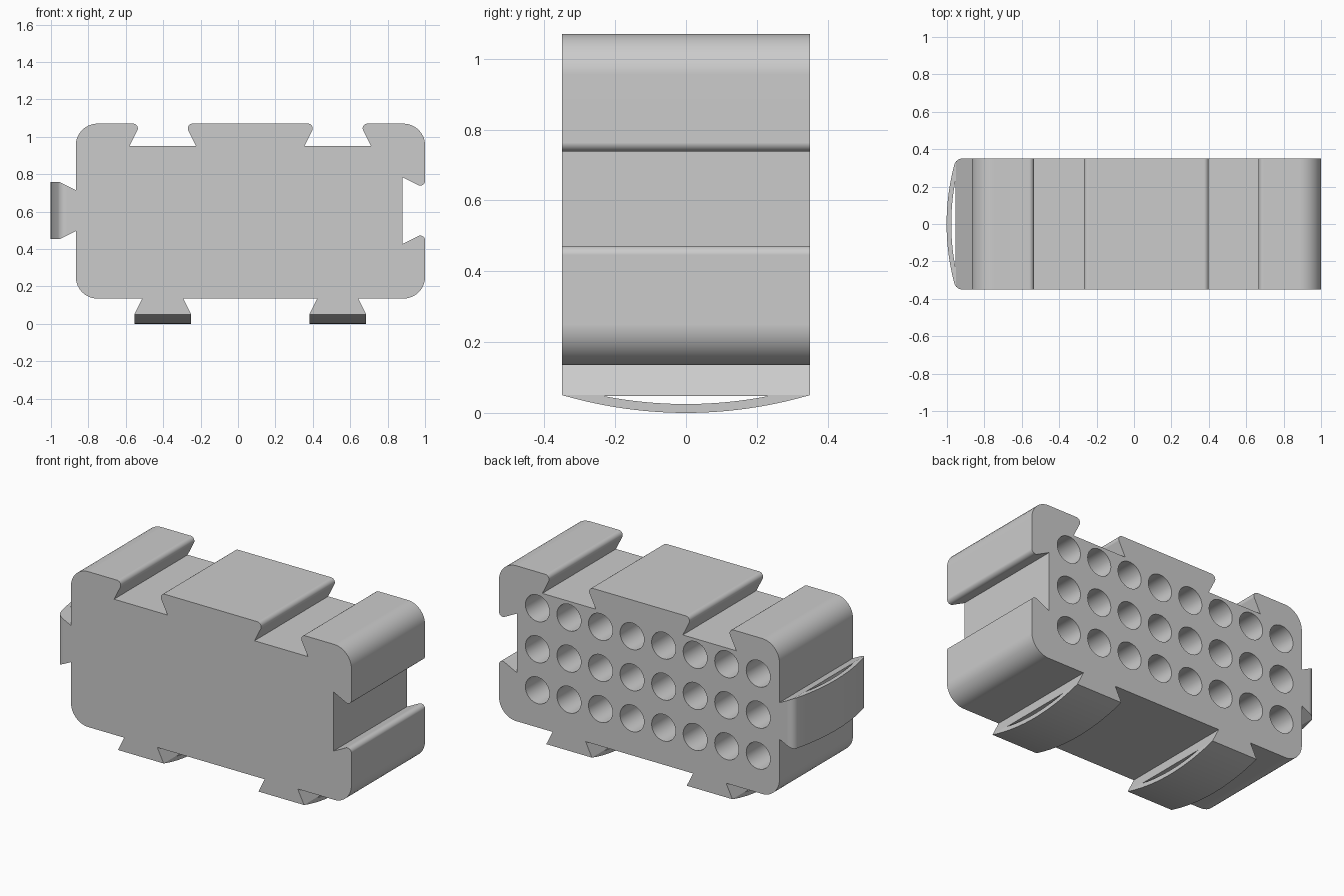
import bpy
import bmesh
import math
from mathutils import Vector

if "Cube" in bpy.data.objects:
    bpy.data.objects.remove(bpy.data.objects["Cube"])

grey = bpy.data.materials.new("plain grey")
grey.use_nodes = True
GREY = (0.6, 0.6, 0.6, 1)
grey.diffuse_color = GREY
grey.node_tree.nodes["Principled BSDF"].inputs["Base Color"].default_value = GREY

HALF_DEPTH = 0.35
LEFT, RIGHT, BOTTOM, TOP = -0.867, 1.0, 0.135, 1.07
MID_Z = 0.605
TAB_XS = (-0.402, 0.533)


def fillet(corners, steps=10):
    """Round each (u, v, radius) corner of a closed outline."""
    out = []
    for i, (u, v, r) in enumerate(corners):
        p = Vector((u, v))
        if r == 0:
            out.append(p)
            continue
        a = (Vector(corners[i - 1][:2]) - p).normalized()
        b = (Vector(corners[(i + 1) % len(corners)][:2]) - p).normalized()
        half = a.angle(b) / 2
        centre = p + (a + b).normalized() * r / math.sin(half)
        reach = r / math.tan(half)
        start, end = p + a * reach - centre, p + b * reach - centre
        for k in range(steps + 1):
            out.append(centre + start.lerp(end, k / steps).normalized() * r)
    return out


def link(name, bm):
    bmesh.ops.recalc_face_normals(bm, faces=bm.faces)
    mesh = bpy.data.meshes.new(name)
    bm.to_mesh(mesh)
    bm.free()
    mesh.materials.append(grey)
    obj = bpy.data.objects.new(name, mesh)
    bpy.context.collection.objects.link(obj)
    return obj


def prism(name, outline, half, along="y"):
    """Extrude an upright outline symmetrically along x or y."""
    bm = bmesh.new()
    if along == "y":
        verts = [bm.verts.new((u, -half, v)) for u, v in outline]
        shift = (0, 2 * half, 0)
    else:
        verts = [bm.verts.new((-half, u, v)) for u, v in outline]
        shift = (2 * half, 0, 0)
    face = bm.faces.new(verts)
    ext = bmesh.ops.extrude_face_region(bm, geom=[face], use_keep_orig=True)
    moved = [g for g in ext["geom"] if isinstance(g, bmesh.types.BMVert)]
    bmesh.ops.translate(bm, verts=moved, vec=shift)
    return link(name, bm)


def activate(obj):
    bpy.ops.object.select_all(action="DESELECT")
    obj.select_set(True)
    bpy.context.view_layer.objects.active = obj


def carve(obj, cutter, operation):
    activate(obj)
    mod = obj.modifiers.new("carve", "BOOLEAN")
    mod.operation, mod.solver, mod.object = operation, "EXACT", cutter
    bpy.ops.object.modifier_apply(modifier=mod.name)
    bpy.data.objects.remove(cutter)


def finish(obj):
    activate(obj)
    bpy.ops.object.shade_smooth_by_angle(angle=math.radians(25))
    mod = obj.modifiers.new("even shading", "WEIGHTED_NORMAL")
    mod.keep_sharp = True


# Dovetail slot as (offset along the edge, depth, lip radius)
SLOT = [(-0.118, 0, 0.025), (-0.178, 0.12, 0), (0.178, 0.12, 0), (0.118, 0, 0.025)]

# Block outline with one slot in the left side and two in the top
R = 0.115
outline = [(LEFT, BOTTOM, R), (RIGHT, BOTTOM, R)]
outline += [(RIGHT - d, MID_Z + s, r) for s, d, r in SLOT]
outline.append((RIGHT, TOP, R))
for x in reversed(TAB_XS):
    outline += [(x - s, TOP - d, r) for s, d, r in SLOT]
outline.append((LEFT, TOP, R))
block = prism("slotted_block", fillet(outline), HALF_DEPTH)

# Grid of blind holes in the back
bm = bmesh.new()
HOLE_R, HOLE_DEPTH = 0.08, 0.5
for col in range(8):
    for row in (-1, 0, 1):
        x, z = -0.726 + 0.21 * col, MID_Z + 0.247 * row
        ring = [bm.verts.new((x + HOLE_R * math.cos(t), HALF_DEPTH + 0.1,
                              z + HOLE_R * math.sin(t)))
                for t in (math.tau * k / 32 for k in range(32))]
        ext = bmesh.ops.extrude_face_region(
            bm, geom=[bm.faces.new(ring)], use_keep_orig=True)
        bmesh.ops.translate(
            bm, vec=(0, -HOLE_DEPTH - 0.1, 0),
            verts=[g for g in ext["geom"] if isinstance(g, bmesh.types.BMVert)])
carve(block, link("hole_cutter", bm), "DIFFERENCE")
finish(block)


# Dovetail tab with a bowed, slit end; modelled pointing down
def tab(name, location, turn=0.0, corner=0.0):
    neck, wide, flare, length = 0.11, 0.152, -0.085, -0.135
    obj = prism(name, [(-neck, 0), (neck, 0), (wide, flare), (wide, length - 0.02),
                       (-wide, length - 0.02), (-wide, flare)], HALF_DEPTH + 0.05)
    bow = [(y, length + 0.05 * (y / HALF_DEPTH) ** 2, 0)
           for y in (0.3 * k / 12 for k in range(-12, 13))]
    side = [(-HALF_DEPTH, 0.05, 0), (-HALF_DEPTH, flare, corner), *bow,
            (HALF_DEPTH, flare, corner), (HALF_DEPTH, 0.05, 0)]
    carve(obj, prism("bow_cutter", fillet(side), 0.3, "x"), "INTERSECT")
    slit_half = 0.23
    slit = [(slit_half * k / 12, -0.11 + 0.022 * (k / 12) ** 2)
            for k in range(-12, 13)]
    carve(obj, prism("slit_cutter", slit, 0.3, "x"), "DIFFERENCE")
    obj.location = location
    obj.rotation_euler.y = turn
    finish(obj)


tab("bottom_right_tab", (TAB_XS[0], 0, BOTTOM))
tab("bottom_left_tab", (TAB_XS[1], 0, BOTTOM))
tab("right_side_tab", (LEFT, 0, MID_Z), math.pi / 2, 0.045)
